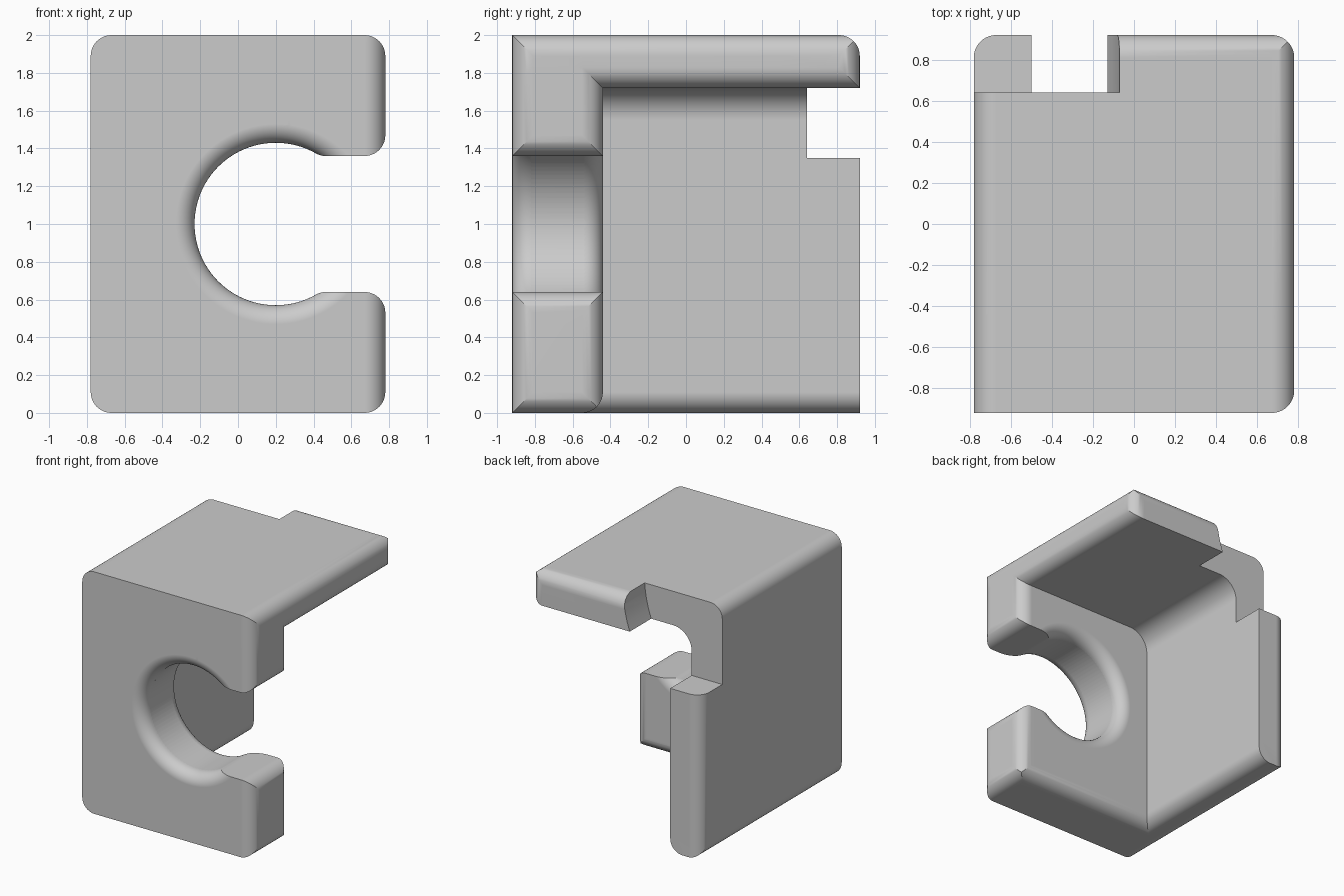
import bpy, bmesh, math
from mathutils import Vector

if "Cube" in bpy.data.objects:
    bpy.data.objects.remove(bpy.data.objects["Cube"])

W, D, H = 0.78, 0.92, 2.0          # half width, half depth, height
R = 0.11                           # edge rounding
PLATE_Y, TOP_Z, WALL_X = -0.44, 1.72, -0.5
HOLE_X, HOLE_Z, HOLE_R = 0.2, 1.0, 0.43
FAR = 3.0


def loft(name, rings):
    """Closed solid through rings of equal point count."""
    bm = bmesh.new()
    loops = [[bm.verts.new(p) for p in ring] for ring in rings]
    n = len(loops[0])
    for a, b in zip(loops, loops[1:]):
        for i in range(n):
            j = (i + 1) % n
            bm.faces.new((a[i], a[j], b[j], b[i]))
    bm.faces.new(loops[0])
    bm.faces.new(loops[-1])
    bmesh.ops.recalc_face_normals(bm, faces=bm.faces)
    mesh = bpy.data.meshes.new(name)
    bm.to_mesh(mesh)
    bm.free()
    obj = bpy.data.objects.new(name, mesh)
    bpy.context.collection.objects.link(obj)
    return obj


def prism(name, outline, axis, lo=-FAR, hi=FAR):
    """Extrude a 2D outline along the axis (0 = x, 1 = y, 2 = z)."""
    def ring(level):
        return [p[:axis] + (level,) + p[axis:] for p in outline]
    return loft(name, [ring(lo), ring(hi)])


def rounded(corners, steps=10):
    """Outline from (u, v, radius) corners, each filleted."""
    out = []
    for i, (u, v, r) in enumerate(corners):
        p = Vector((u, v))
        if r == 0:
            out.append((u, v))
            continue
        d1 = (Vector(corners[i - 1][:2]) - p).normalized()
        d2 = (Vector(corners[(i + 1) % len(corners)][:2]) - p).normalized()
        half = d1.angle(d2) / 2
        t = r / math.tan(half)
        c = p + (d1 + d2).normalized() * (r / math.sin(half))
        a = (p + d1 * t - c).normalized()
        b = (p + d2 * t - c).normalized()
        out += [tuple(c + a.slerp(b, k / steps) * r) for k in range(steps + 1)]
    return out


def arc(cx, cz, r, start, end, steps):
    return [(cx + r * math.cos(start + (end - start) * k / steps),
             cz + r * math.sin(start + (end - start) * k / steps), 0)
            for k in range(steps + 1)]


def combine(obj, tool, operation):
    mod = obj.modifiers.new("combine", "BOOLEAN")
    mod.operation, mod.solver, mod.object = operation, "EXACT", tool
    bpy.context.view_layer.objects.active = obj
    bpy.ops.object.modifier_apply(modifier=mod.name)
    bpy.data.objects.remove(tool)


# Front plate: C-shaped outline with rounded lips at the mouth
LIP, MOUTH = 0.1, 0.36
lip_dz = MOUTH + LIP
lip_dx = math.sqrt((HOLE_R + LIP) ** 2 - lip_dz ** 2)
open_angle = math.atan2(lip_dz, lip_dx)
lip_x = HOLE_X + lip_dx
c_outline = [(-W, 0, R), (W, 0, R), (W, HOLE_Z - MOUTH, R)]
c_outline += arc(lip_x, HOLE_Z - lip_dz, LIP, math.pi / 2, math.pi - open_angle, 5)
c_outline += arc(HOLE_X, HOLE_Z, HOLE_R, -open_angle, open_angle - math.tau, 64)[1:-1]
c_outline += arc(lip_x, HOLE_Z + lip_dz, LIP, math.pi + open_angle, 1.5 * math.pi, 5)
c_outline += [(W, HOLE_Z + MOUTH, R), (W, H, R), (-W, H, R)]
bracket = prism("bracket", rounded(c_outline), 1, -D, PLATE_Y)

# Rounded free end and rounded lower back edge of the front plate
combine(bracket, prism("end_rounding", rounded(
    [(-1, -D, 0), (W, -D, R), (W, PLATE_Y, R), (-1, PLATE_Y, 0)]), 2), "INTERSECT")
combine(bracket, prism("foot_rounding", rounded(
    [(-D, 0, 0), (PLATE_Y, 0, R), (PLATE_Y, FAR, 0), (-D, FAR, 0)]), 0), "INTERSECT")

# Flared rim on both sides of the hole
for face_y, inward in ((-D, 1), (PLATE_Y, -1)):
    profile = [(-0.05, HOLE_R + LIP)]
    for k in range(11):
        a = k / 10 * math.pi / 2
        profile.append((LIP * (1 - math.cos(a)), HOLE_R + LIP * (1 - math.sin(a))))
    rings = [[(HOLE_X + r * math.cos(t), face_y + inward * d, HOLE_Z + r * math.sin(t))
              for t in (math.tau * i / 96 for i in range(96))] for d, r in profile]
    combine(bracket, loft("rim_flare", rings), "DIFFERENCE")

# Side wall and top plate as one bent section
shell = prism("wall_and_top", rounded(
    [(-W, 0, R), (WALL_X, 0, R), (WALL_X, TOP_Z, 0.17), (W, TOP_Z, R),
     (W, H, R), (-W, H, R)]), 1, -D, D)
combine(shell, prism("plan_rounding", rounded(
    [(-W, -D, 0), (W, -D, R), (W, D, R), (-W, D, R)]), 2), "INTERSECT")
combine(shell, prism("back_rounding", rounded(
    [(-D, -1, 0), (D, -1, 0), (D, H, R), (-D, H, 0)]), 0), "INTERSECT")

# Notch in the upper back corner
combine(shell, prism("corner_notch",
                     [(-1, 1.35), (-0.13, 1.35), (-0.13, TOP_Z), (-0.107, 1.79),
                      (-0.09, 1.86), (-0.077, 1.93), (-0.07, H), (-0.07, 2.2), (-1, 2.2)],
                     1, 0.64, FAR), "DIFFERENCE")
combine(bracket, shell, "UNION")

# Finish: one grey material, smooth fillets with flat faces kept flat
grey = bpy.data.materials.new("light grey")
grey.use_nodes = True
colour = (0.6, 0.6, 0.6, 1)
grey.diffuse_color = colour
grey.node_tree.nodes["Principled BSDF"].inputs["Base Color"].default_value = colour
bracket.data.materials.clear()
bracket.data.materials.append(grey)
for poly in bracket.data.polygons:
    poly.material_index = 0

bpy.ops.object.select_all(action="DESELECT")
bracket.select_set(True)
bpy.context.view_layer.objects.active = bracket
bpy.ops.object.shade_smooth_by_angle(angle=math.radians(25))
weighted = bracket.modifiers.new("flat faces", "WEIGHTED_NORMAL")
weighted.keep_sharp = True
